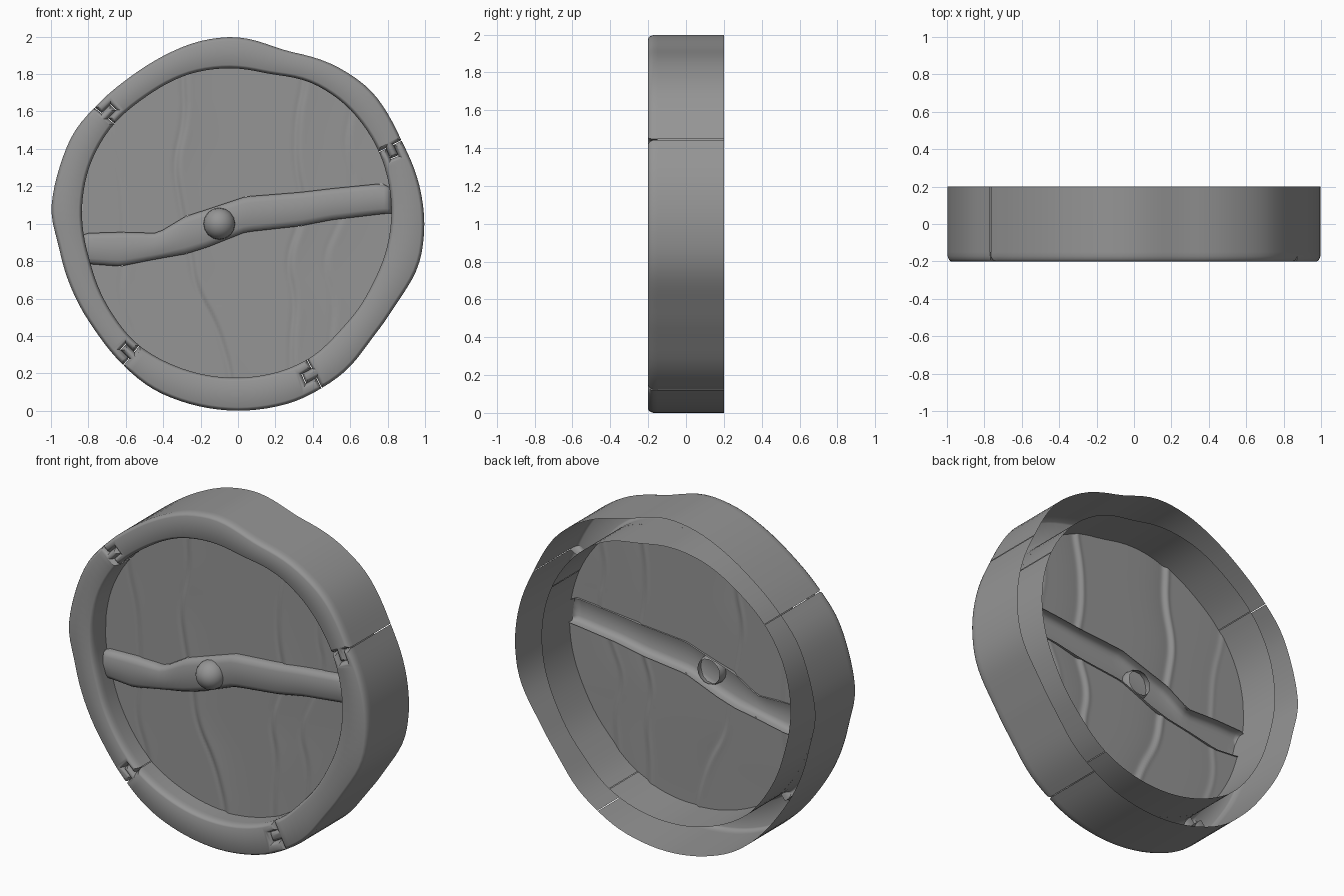
import bpy, bmesh
from math import sin, cos, radians, pi, exp

if "Cube" in bpy.data.objects:
    bpy.data.objects.remove(bpy.data.objects["Cube"])

# Wobbly rim contours: (angle in degrees, radius)
OUTER = [(0, .997), (14, .99), (27, .978), (45, 1.008), (60, .99), (75, .955), (90, 1.0), (102, .998),
         (115, .98), (127, .972), (142, .987), (150, 1.006), (162, 1.0), (177, 1.003), (186, .965),
         (202, .955), (217, .952), (232, .975), (242, .995), (270, 1.0), (289, .998), (297, .985),
         (306, .977), (319, .94), (333, .945), (347, .993)]
INNER = [(9, .828), (28, .847), (48, .857), (63, .85), (78, .815), (92, .832), (108, .842), (126, .837),
         (142, .852), (158, .852), (175, .838), (194, .815), (214, .825), (230, .84), (248, .83),
         (270, .823), (288, .82), (299, .814), (314, .787), (336, .787), (354, .81)]
# Bar edges: (x, top z, bottom z)
BAR = [(-.83, .94, .81), (-.8, .95, .785), (-.63, .955, .772), (-.43, .95, .812), (-.28, 1.04, .838),
       (-.17, 1.075, .872), (.04, 1.145, .955), (.33, 1.168, .987), (.5, 1.188, 1.02),
       (.77, 1.215, 1.052), (.82, 1.19, 1.056)]
# Plank seams: (z, x)
SEAMS = [[(.2, -.54), (.36, -.54), (.6, -.63), (.9, -.6), (1.24, -.62), (1.5, -.69)],
         [(.19, -.03), (.46, -.11), (.67, -.23), (.83, -.245), (1.08, -.3), (1.32, -.34), (1.57, -.28), (1.77, -.29)],
         [(.2, .29), (.35, .285), (.6, .31), (.8, .26), (1.08, .36), (1.32, .31), (1.57, .315), (1.77, .36)],
         [(.3, .49), (.6, .52), (.8, .45), (1.0, .54), (1.2, .63), (1.42, .57), (1.7, .63)]]
DEPTH = [.005, .015, .013, .006]  # how strongly each seam steps

grey = bpy.data.materials.new("dark_grey")
grey.diffuse_color = (.3, .3, .3, 1)
grey.use_nodes = True
grey.node_tree.nodes["Principled BSDF"].inputs["Base Color"].default_value = grey.diffuse_color


def lerp(table, t, col=1):
    if t <= table[0][0]:
        return table[0][col]
    for a, b in zip(table, table[1:]):
        if t <= b[0]:
            f = (t - a[0]) / (b[0] - a[0])
            return a[col] + f * (b[col] - a[col])
    return table[-1][col]


def radius(table, deg):
    ring = [(a - 360, r) for a, r in table[-2:]] + table + [(a + 360, r) for a, r in table[:2]]
    return sum(lerp(ring, (deg + o) % 360) for o in (-4, -2, 0, 2, 4)) / 5


def rim_point(deg, t):
    r = radius(INNER, deg) * (1 - t) + radius(OUTER, deg) * t
    return r * cos(radians(deg)), 1 + r * sin(radians(deg))


def make(name, bm, angle=40):
    me = bpy.data.meshes.new(name)
    bm.to_mesh(me)
    bm.free()
    me.materials.append(grey)
    ob = bpy.data.objects.new(name, me)
    bpy.context.collection.objects.link(ob)
    bpy.ops.object.select_all(action='DESELECT')
    ob.select_set(True)
    bpy.context.view_layer.objects.active = ob
    bpy.ops.object.shade_smooth_by_angle(angle=radians(angle))
    return ob


def inset(pts, d):
    # mitred inward offset of a counter-clockwise outline
    out = []
    for i, (x, z) in enumerate(pts):
        (ax, az), (bx, bz) = pts[i - 1], pts[(i + 1) % len(pts)]
        e, f = (x - ax, z - az), (bx - x, bz - z)
        le, lf = (e[0]**2 + e[1]**2)**.5, (f[0]**2 + f[1]**2)**.5
        n1, n2 = (-e[1] / le, e[0] / le), (-f[1] / lf, f[0] / lf)
        k = d / max(.4, 1 + n1[0] * n2[0] + n1[1] * n2[1])
        out.append((x + (n1[0] + n2[0]) * k, z + (n1[1] + n2[1]) * k))
    return out


# Rim segments, interlocked by a tongue at the front, open at the back
JOINT = [(.64, 0), (.64, -4), (.32, -4), (.32, 0)]


def rim_segment(name, a0, a1):
    g = .12
    n = round((a1 - a0) / 3)
    angs = [a0 + g + (a1 - a0 - 2 * g) * i / n for i in range(n + 1)]
    pts = [rim_point(a, 1) for a in angs]
    pts += [rim_point(a1 - g + o, t) for t, o in JOINT]
    pts += [rim_point(a, 0) for a in reversed(angs)]
    pts += [rim_point(a0 + g + o, t) for t, o in reversed(JOINT)]
    bm = bmesh.new()
    rings = [[bm.verts.new((x, y, z)) for x, z in inset(pts, d)]
             for d, y in ((0, .2), (0, -.15), (0, -.172), (.005, -.187), (.011, -.196), (.018, -.2))]
    arc = set(range(1, n + 1)) | set(range(n + 6, 2 * n + 6))
    for k, (r, s) in enumerate(zip(rings, rings[1:])):
        for i in range(len(r)):
            if k or i in arc:  # joint walls are shallow
                bm.faces.new((r[i - 1], r[i], s[i], s[i - 1]))
    # front: quad strip, with a tongue at one end and a socket at the other
    f = rings[-1]
    out, inn = f[:n + 1], f[n + 5:2 * n + 6][::-1]
    socket, tongue = f[n + 1:n + 5], f[2 * n + 6:]
    for i in range(n - 2):
        bm.faces.new((out[i], out[i + 1], inn[i + 1], inn[i]))
    bm.faces.new((tongue[0], tongue[1], tongue[2], tongue[3]))
    bm.faces.new((out[0], inn[0], tongue[0], tongue[3]))
    bm.faces.new((out[n - 2], socket[1], socket[2], inn[n - 2]))
    bm.faces.new((out[n - 2], out[n - 1], out[n], socket[0], socket[1]))
    bm.faces.new((inn[n - 2], socket[2], socket[3], inn[n], inn[n - 1]))
    bmesh.ops.recalc_face_normals(bm, faces=bm.faces)
    make(name, bm)


for name, a0, a1 in (("rim_top", 27, 141), ("rim_left", 141, 231),
                     ("rim_bottom", 231, 297), ("rim_right", 297, 387)):
    rim_segment(name, a0, a1)


# Plank panel, in two parts above and below the bar
def rim_z(x, side):
    lo, hi = 0, 180
    for _ in range(25):
        m = (lo + hi) / 2
        if rim_point(m * side, 0)[0] > x:
            lo = m
        else:
            hi = m
    return rim_point(lo * side, 0)[1]


def plank_y(x, z):
    y = -.066
    for s, h in zip(SEAMS, DEPTH):
        d = x - sum(lerp(s, z + o * .03) for o in range(-3, 4)) / 7
        y += h * .6 * exp(-(d / .018)**2)
        y -= h * exp(-d / .1) / (1 + exp(-min(d, .3) / .006)) if d > -.06 else 0
    return y


def planks(name, side):
    bm = bmesh.new()
    nx, nz = 220, 40
    cols = []
    for i in range(nx + 1):
        x = -.835 * cos(pi * i / nx) * .35 + .835 * (2 * i / nx - 1) * .65
        bar = lerp(BAR, x, 1 if side > 0 else 2)
        edge = rim_z(x, side)
        edge = max(edge, bar + .001) if side > 0 else min(edge, bar - .001)
        cols.append([])
        for j in range(nz + 1):
            z = bar + (edge - bar) * j / nz
            cols[-1].append(bm.verts.new((x, plank_y(x, z), z)))
    for a, b in zip(cols, cols[1:]):
        for j in range(nz):
            q = (a[j], b[j], b[j + 1], a[j + 1])
            bm.faces.new(q if side > 0 else q[::-1])
    make(name, bm, 180)


planks("planks_upper", 1)
planks("planks_lower", -1)

# Crooked cross bar, rounded front and open back
bm = bmesh.new()
PROFILE = [(0, -.055), (0, -.088), (.06, -.106), (.18, -.116), (.5, -.12),
           (.82, -.116), (.94, -.106), (1, -.088), (1, -.055)]
xs = [-.83, -.815] + [-.8 + 1.58 * i / 40 for i in range(41)] + [.8, .82]
rows = []
for x in xs:
    top, bot = lerp(BAR, x, 1), lerp(BAR, x, 2)
    end = x in (xs[0], xs[-1])
    rows.append([bm.verts.new((x, max(y, -.095) if end else y, bot + (top - bot) * t)) for t, y in PROFILE])
for a, b in zip(rows, rows[1:]):
    for j in range(len(PROFILE) - 1):
        bm.faces.new((a[j], b[j], b[j + 1], a[j + 1]))
bm.faces.new(rows[0])
bm.faces.new(rows[-1][::-1])
make("cross_bar", bm, 50)

# Round knob, open behind
bm = bmesh.new()
bmesh.ops.create_uvsphere(bm, u_segments=16, v_segments=12, radius=.085)
bmesh.ops.delete(bm, geom=[v for v in bm.verts if v.co.z < -.045], context='VERTS')
for v in bm.verts:
    x, y, z = v.co
    v.co = (x - .1, -.113 - z, y + 1)
bmesh.ops.recalc_face_normals(bm, faces=bm.faces)
if sum(f.normal.y for f in bm.faces) > 0:
    bmesh.ops.reverse_faces(bm, faces=bm.faces)
make("knob", bm, 60)
